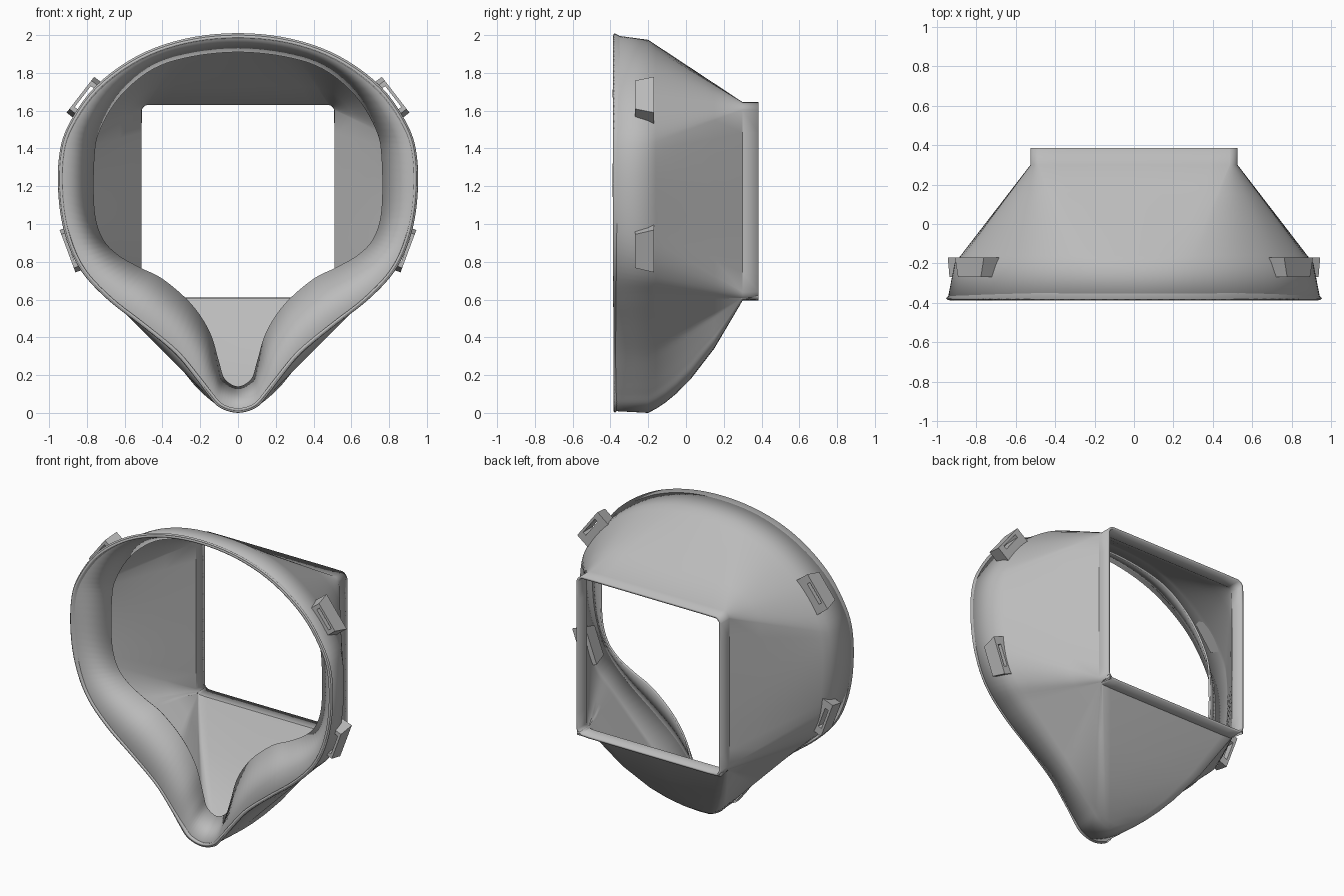
import bpy
import bmesh
import math
from mathutils import Vector

default_cube = bpy.data.objects.get("Cube")
if default_cube:
    bpy.data.objects.remove(default_cube)

# Single grey plastic
grey = bpy.data.materials.new("grey_plastic")
grey.use_nodes = True
colour = (0.5, 0.5, 0.5, 1)
grey.diffuse_color = colour
grey.node_tree.nodes["Principled BSDF"].inputs["Base Color"].default_value = colour

FRONT, BACK = -0.385, 0.385
MID, SEAL, NECK = -0.2, -0.22, 0.3

# Half outlines (x, z) from the crown down to the chin
RIM = [(0, 2), (.28, 1.97), (.53, 1.88), (.75, 1.72), (.89, 1.52), (.94, 1.35),
       (.94, 1.12), (.9, .92), (.82, .75), (.68, .6), (.5, .46), (.33, .32),
       (.22, .19), (.15, .1), (.09, .035), (0, .01)]
BODY = [(0, 1.975), (.27, 1.95), (.51, 1.86), (.72, 1.7), (.86, 1.51), (.905, 1.35),
        (.905, 1.12), (.87, .88), (.8, .73), (.69, .62), (.53, .46), (.38, .31),
        (.26, .19), (.17, .1), (.1, .035), (0, 0)]
INNER = [(0, 1.91), (.25, 1.885), (.45, 1.82), (.62, 1.68), (.73, 1.5), (.76, 1.35),
         (.76, 1.08), (.72, .93), (.64, .84), (.52, .77), (.4, .71), (.25, .58),
         (.15, .43), (.1, .27), (.07, .18), (0, .14)]


def outline(half, steps=5):
    """Mirror a half outline and smooth it into a closed loop."""
    pts = [Vector(p) for p in half + [(-x, z) for x, z in half[-2:0:-1]]]
    count, loop = len(pts), []
    for i in range(count):
        a, b, c, d = (pts[(i + k) % count] for k in (-1, 0, 1, 2))
        for s in range(steps):
            t = s / steps
            loop.append(b + (c - a) * t / 2 + (a - b * 2.5 + c * 2 - d / 2) * t * t
                        + (b * 3 - a - c * 3 + d) * t ** 3 / 2)
    return loop


def clamp(v):
    return max(-1, min(1, v))


def window_loop(loop):
    """Rounded rectangle whose points match the outward direction of the loop."""
    half, radius, centre = 0.525, 0.05, Vector((0, 1.12))
    result = []
    for i in range(len(loop)):
        tangent = (loop[(i + 1) % len(loop)] - loop[i - 1]).normalized()
        n = Vector((-tangent.y, tangent.x))
        corner = Vector((clamp(n.x * 5), clamp(n.y * 5))) * (half - radius)
        reach = n * radius
        # Pull points on the flat sides out to the full width
        if abs(n.x) < 0.2:
            reach.y = math.copysign(radius, n.y)
        if abs(n.y) < 0.2:
            reach.x = math.copysign(radius, n.x)
        result.append(centre + corner + reach)
    return result


def at_depth(loop, y):
    return [Vector((p.x, y, p.y)) for p in loop]


def finish(name, bm, thickness=0, angle=35):
    mesh = bpy.data.meshes.new(name)
    bm.to_mesh(mesh)
    bm.free()
    mesh.materials.append(grey)
    obj = bpy.data.objects.new(name, mesh)
    bpy.context.collection.objects.link(obj)
    if thickness:
        solid = obj.modifiers.new("wall", 'SOLIDIFY')
        solid.thickness = thickness
        solid.offset = -1
    bpy.ops.object.select_all(action='DESELECT')
    obj.select_set(True)
    bpy.context.view_layer.objects.active = obj
    bpy.ops.object.shade_smooth_by_angle(angle=math.radians(angle))
    return obj


def loft(name, rings, thickness):
    bm = bmesh.new()
    rows = [[bm.verts.new(p) for p in ring] for ring in rings]
    for a, b in zip(rows, rows[1:]):
        for i in range(len(a)):
            j = (i + 1) % len(a)
            bm.faces.new((a[i], a[j], b[j], b[i]))
    bmesh.ops.remove_doubles(bm, verts=bm.verts, dist=0.0005)
    return finish(name, bm, thickness)


# Outer shell: rim skirt, tapering body with a full chin, square neck
rim, body = outline(RIM), outline(BODY)
window = window_loop(body)
rings = [at_depth(rim, FRONT)]
for t in (0, 0.08, 0.18, 0.3, 0.45, 0.7, 1):
    ring = []
    for p, q in zip(body, window):
        point = p.lerp(q, t)
        chin = max(0, 1 - p.y / 0.3)
        point.y -= 0.36 * t * (1 - t) * chin
        ring.append(point)
    rings.append(at_depth(ring, MID + (NECK - MID) * t))
rings.append(at_depth(window, BACK))
loft("outer_shell", rings, 0.015)

# Face seal turning inward from the rim
loft("face_seal", [at_depth(outline(INNER), SEAL), at_depth(rim, FRONT)], 0.012)


def strap_loop(name, centre, along, out):
    """Bracket with tapered ends and a strap slot running front to back."""
    bm = bmesh.new()

    def rect(length, low, high, y):
        corners = ((-length, low), (length, low), (length, high), (-length, high))
        return [bm.verts.new(centre + along * u + out * v + Vector((0, y, 0)))
                for u, v in corners]

    loops = [rect(0.095, -0.05, 0.04, -0.27), rect(0.12, -0.06, 0.04, -0.17),
             rect(0.07, 0, 0.024, -0.17), rect(0.07, 0, 0.024, -0.27)]
    for k in range(4):
        a, b = loops[k], loops[(k + 1) % 4]
        for i in range(4):
            j = (i + 1) % 4
            bm.faces.new((a[i], a[j], b[j], b[i]))
    bmesh.ops.recalc_face_normals(bm, faces=bm.faces)
    finish(name, bm, angle=20)


# Two strap loops on each side
for side, label in ((1, "left"), (-1, "right")):
    strap_loop("upper_strap_loop_" + label, Vector((side * 0.803, 0, 1.66)),
               Vector((side * 0.61, 0, -0.79)), Vector((side * 0.79, 0, 0.61)))
    strap_loop("lower_strap_loop_" + label, Vector((side * 0.865, 0, 0.87)),
               Vector((side * 0.35, 0, 0.935)), Vector((side * 0.935, 0, -0.35)))
